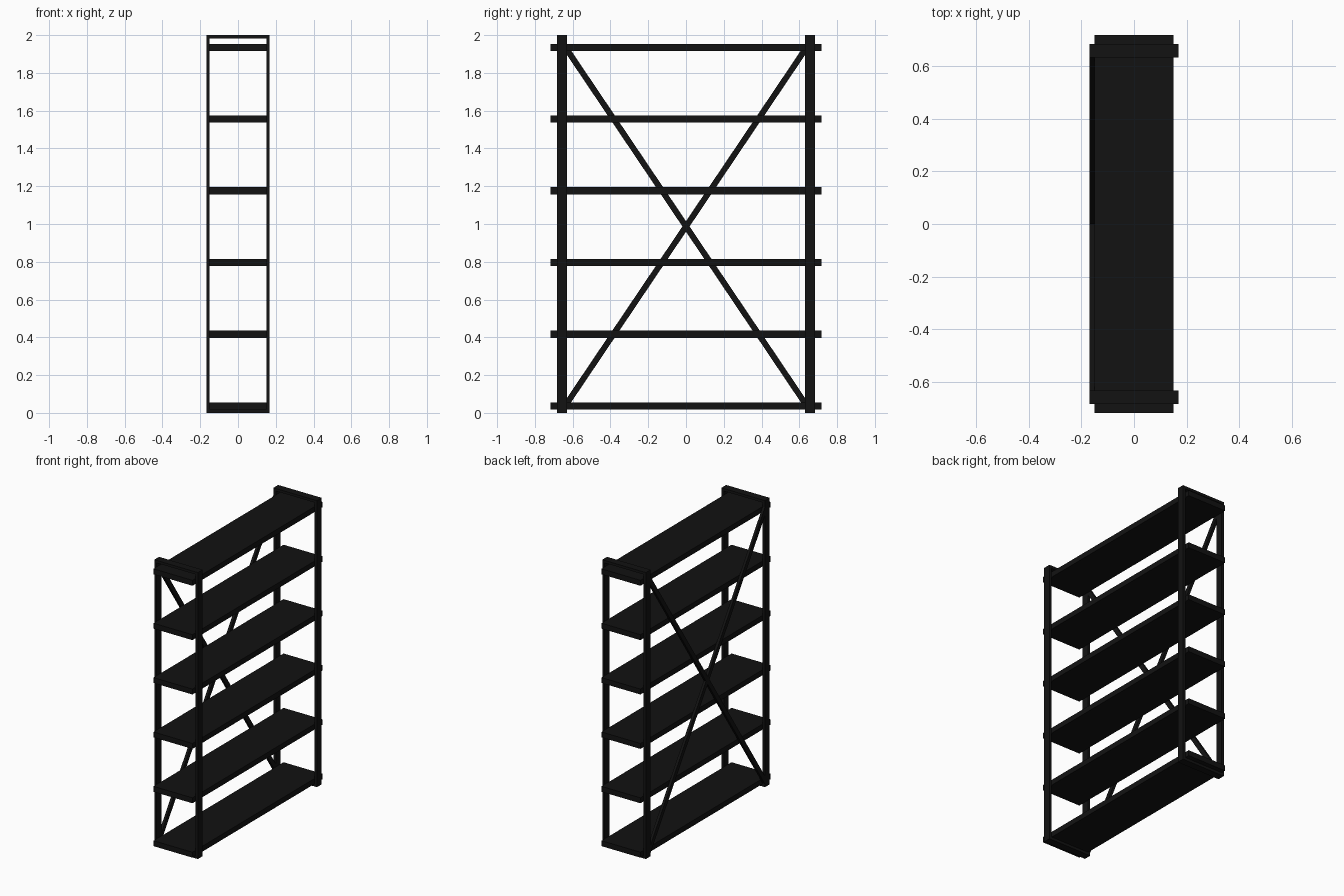
import bpy, bmesh

if "Cube" in bpy.data.objects:
    bpy.data.objects.remove(bpy.data.objects["Cube"])

black = bpy.data.materials.new("black_finish")
black.diffuse_color = (0.006, 0.006, 0.006, 1)
black.use_nodes = True
black.node_tree.nodes["Principled BSDF"].inputs["Base Color"].default_value = black.diffuse_color


def finish(name, bm):
    bmesh.ops.recalc_face_normals(bm, faces=bm.faces)
    me = bpy.data.meshes.new(name)
    bm.to_mesh(me)
    bm.free()
    me.materials.append(black)
    ob = bpy.data.objects.new(name, me)
    bpy.context.collection.objects.link(ob)
    return ob


def extrude_all(bm, vec):
    res = bmesh.ops.extrude_face_region(bm, geom=bm.faces[:], use_keep_orig=True)
    verts = [g for g in res["geom"] if isinstance(g, bmesh.types.BMVert)]
    bmesh.ops.translate(bm, verts=verts, vec=vec)


HX, H = 0.168, 2.0            # frame half depth, overall height
T = 0.018                     # flat bar thickness
Y_IN, Y_OUT = 0.631, 0.683    # frame position along y
SHELF_T = 0.038

# End frames: closed rectangular loops of flat bar
for side, y0 in (("front", -Y_OUT), ("back", Y_IN)):
    bm = bmesh.new()
    outer = [(-HX, 0), (HX, 0), (HX, H), (-HX, H)]
    inner = [(-HX + T, T), (HX - T, T), (HX - T, H - T), (-HX + T, H - T)]
    o = [bm.verts.new((x, y0, z)) for x, z in outer]
    i = [bm.verts.new((x, y0, z)) for x, z in inner]
    for a in range(4):
        b = (a + 1) % 4
        bm.faces.new((o[a], o[b], i[b], i[a]))
    extrude_all(bm, (0, Y_OUT - Y_IN, 0))
    finish(side + "_frame", bm)

# Shelves: boards running through both frames
for n in range(6):
    bm = bmesh.new()
    bmesh.ops.create_cube(bm, size=1)
    bmesh.ops.scale(bm, verts=bm.verts, vec=(2 * (HX - T), 1.434, SHELF_T))
    shelf = finish(f"shelf_{n + 1}", bm)
    shelf.location.z = T + SHELF_T / 2 + n * 0.3796

# Cross brace: one X-shaped plate between the posts on the -x side
bm = bmesh.new()
zc, k, h = 0.987, 1.485, 0.028   # crossing height, slope, half vertical width
e = k * Y_IN
half = [(h / k, 0), (Y_IN, e - h), (Y_IN, e + h), (0, h), (-Y_IN, e + h), (-Y_IN, e - h)]
outline = half + [(-y, -z) for y, z in half]
bm.faces.new([bm.verts.new((-HX, y, zc + z)) for y, z in outline])
extrude_all(bm, (T, 0, 0))
finish("cross_brace", bm)
